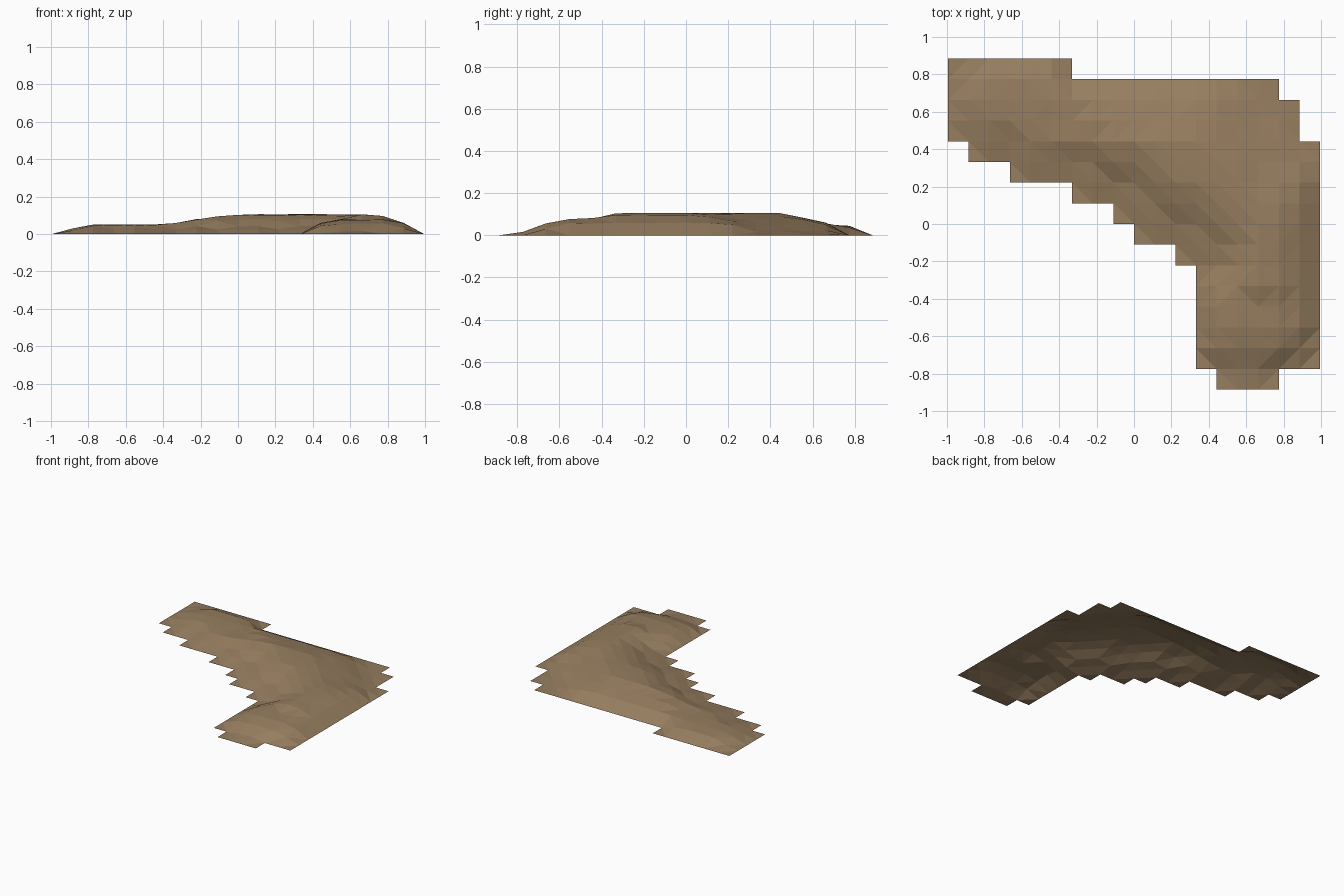
import bpy, bmesh, math, random

if "Cube" in bpy.data.objects:
    bpy.data.objects.remove(bpy.data.objects["Cube"])

random.seed(4)
P = 0.1106                      # grid pitch
NX, NY = 18, 16

# occupied cell span (first, last+1) of every row, south to north
SPANS = [(13, 16)] + [(12, 18)] * 5 + [(11, 18), (9, 18), (8, 18), (6, 18),
         (3, 18), (1, 18), (0, 17), (0, 17), (0, 16), (0, 6)]


def filled(i, j):
    return 0 <= j < NY and SPANS[j][0] <= i < SPANS[j][1]


def interp(t, pts):
    if t <= pts[0][0]:
        return pts[0][1]
    for (a, va), (b, vb) in zip(pts, pts[1:]):
        if t <= b:
            return va + (vb - va) * (t - a) / (b - a)
    return pts[-1][1]


# grid corners in use, and those on the rim (touching an empty cell)
corners, rim = set(), set()
for j in range(NY + 1):
    for i in range(NX + 1):
        n = sum(filled(i - a, j - b) for a in (0, 1) for b in (0, 1))
        if n:
            corners.add((i, j))
            if n < 4:
                rim.add((i, j))
inner_rim = [(i, j) for i, j in rim if i <= 12 and 5 < j <= 12 and i + j < 23]
outer_rim = [r for r in rim if r not in inner_rim]

# crest height along x, y and towards the north-east corner
CREST_X = [(0, 0), (1, .03), (2, .052), (5, .052), (6, .062), (7, .082), (8, .098), (9, .108)]
CREST_Y = [(0, 0), (1, .022), (2, .057), (3, .077), (4, .082), (5, .106), (6, .109),
           (12, .107), (13, .085), (14, .068), (15, .047), (16, 0)]
CORNER = [(0, 0), (1, .025), (2, .052), (3, .075), (4, .092), (5, .109)]
# slopes measured from each rim
OUTER = [(0, 0), (1, .06), (2, .097), (3, .109)]
INNER = [(0, 0), (1, .025), (2, .072), (3, .105), (4, .109)]


def height(i, j):
    if (i, j) in rim:
        return 0.0
    d_out = min(math.dist((i, j), r) for r in outer_rim)
    d_in = min(math.dist((i, j), r) for r in inner_rim)
    z = min(interp(i, CREST_X), interp(j, CREST_Y), interp(29 - i - j, CORNER),
            interp(d_out, OUTER), interp(d_in, INNER))
    # outer corners sag where many neighbours lie on the rim
    n = sum((i + a, j + b) in rim for a in (-1, 0, 1) for b in (-1, 0, 1))
    if d_out <= d_in:
        z *= 1 - 0.2 * min(3, max(0, n - 3))
    # shallow gully on the north-east shoulder, light weathering
    z -= 0.012 * math.exp(-((i - 15.3) ** 2 + ((j - 10.3) / 1.6) ** 2))
    return max(0.006, z - random.uniform(0, 0.004))


# hill surface: open sheet of flat triangles
bm = bmesh.new()
v = {(i, j): bm.verts.new((-0.9954 + i * P, (j - NY / 2) * P, height(i, j)))
     for i, j in sorted(corners)}
for j in range(NY):
    for i in range(*SPANS[j]):
        a, b, c, d = v[i, j], v[i + 1, j], v[i + 1, j + 1], v[i, j + 1]
        if abs(a.co.z - c.co.z) < abs(b.co.z - d.co.z):
            tris = (a, b, c), (a, c, d)
        else:
            tris = (a, b, d), (b, c, d)
        for t in tris:
            bm.faces.new(t)

mesh = bpy.data.meshes.new("hill_surface")
bm.to_mesh(mesh)
bm.free()
earth = bpy.data.materials.new("brown earth")
earth.diffuse_color = (0.31, 0.21, 0.117, 1)
earth.use_nodes = True
earth.node_tree.nodes["Principled BSDF"].inputs["Base Color"].default_value = earth.diffuse_color
mesh.materials.append(earth)
hill = bpy.data.objects.new("hill_surface", mesh)
bpy.context.collection.objects.link(hill)
